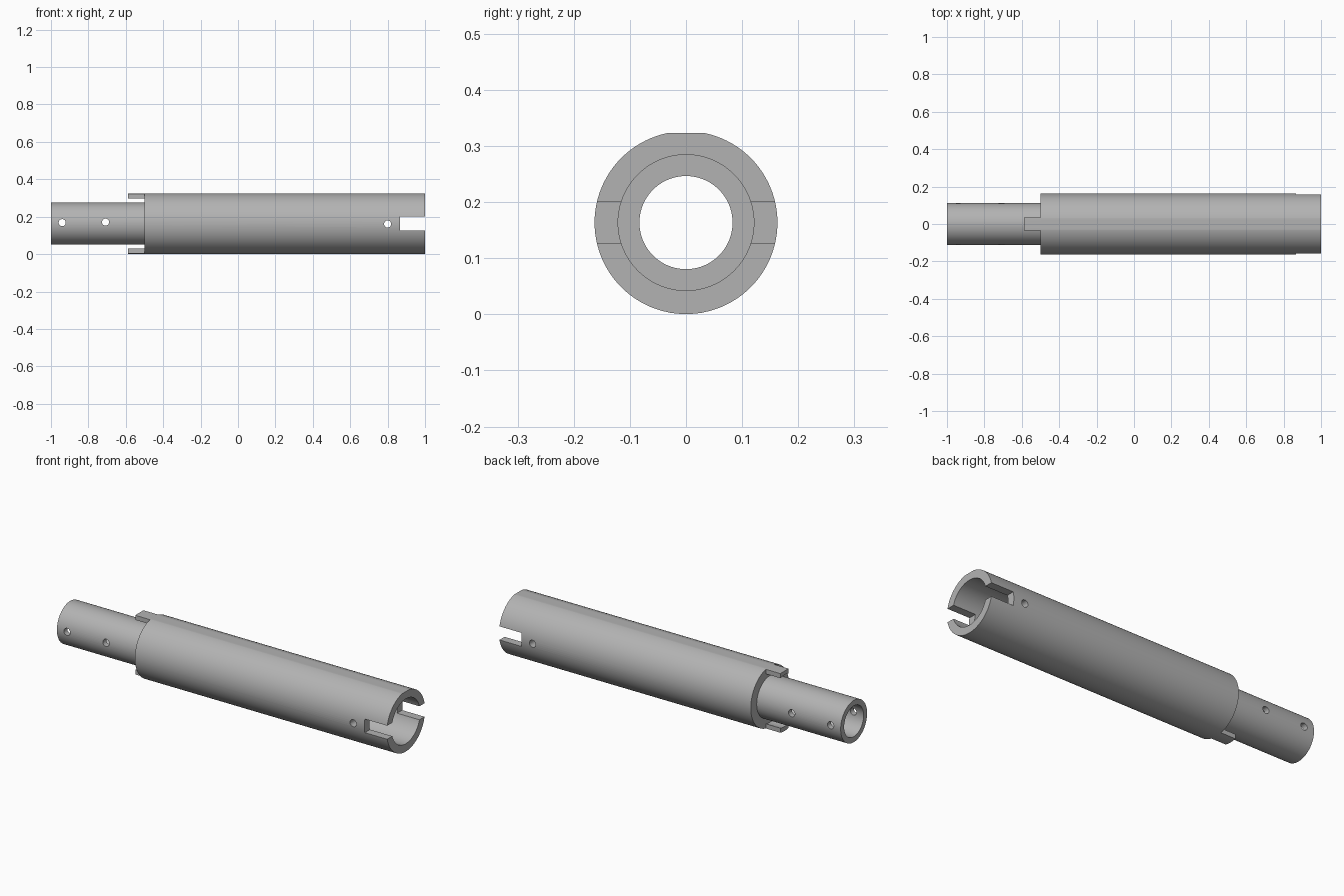
import bpy, bmesh, math
from mathutils import Matrix

if "Cube" in bpy.data.objects:
    bpy.data.objects.remove(bpy.data.objects["Cube"])

CZ = 0.1635         # height of the tube axis
R_BODY = 0.1630     # sleeve outer radius
R_SOCKET = 0.121    # socket bore
R_SPIGOT = 0.1125   # narrow end outer radius
R_BORE = 0.083      # through bore
FLAT_Z = 0.3235     # flat along the top of the sleeve
SEG = 96

metal = bpy.data.materials.new("grey metal")
metal.diffuse_color = (0.45, 0.45, 0.45, 1)
metal.use_nodes = True
metal.node_tree.nodes["Principled BSDF"].inputs["Base Color"].default_value = metal.diffuse_color


def finish(name, bm):
    bmesh.ops.recalc_face_normals(bm, faces=bm.faces)
    mesh = bpy.data.meshes.new(name)
    bm.to_mesh(mesh)
    bm.free()
    ob = bpy.data.objects.new(name, mesh)
    bpy.context.collection.objects.link(ob)
    mesh.materials.append(metal)
    return ob


def lathe(name, profile):
    """Revolve a closed (x, radius) profile about the tube axis."""
    bm = bmesh.new()
    rings = []
    for i in range(SEG):
        a = 2 * math.pi * i / SEG
        rings.append([bm.verts.new((x, r * math.cos(a), CZ + r * math.sin(a)))
                      for x, r in profile])
    n = len(profile)
    for i in range(SEG):
        a, b = rings[i], rings[(i + 1) % SEG]
        for j in range(n):
            k = (j + 1) % n
            bm.faces.new((a[j], a[k], b[k], b[j]))
    return finish(name, bm)


def box(name, lo, hi):
    bm = bmesh.new()
    size = [h - l for l, h in zip(lo, hi)]
    mid = [(h + l) / 2 for l, h in zip(lo, hi)]
    bmesh.ops.create_cube(bm, size=1, matrix=Matrix.Translation(mid) @ Matrix.Diagonal((*size, 1)))
    return finish(name, bm)


def pin(name, x, z, r):
    """Cylinder crossing the whole tube along y."""
    bm = bmesh.new()
    m = Matrix.Translation((x, 0, z)) @ Matrix.Rotation(math.pi / 2, 4, 'X')
    bmesh.ops.create_cone(bm, cap_ends=True, segments=32, radius1=r, radius2=r, depth=0.6, matrix=m)
    return finish(name, bm)


def cut(target, cutter):
    mod = target.modifiers.new("cut", 'BOOLEAN')
    mod.operation = 'DIFFERENCE'
    mod.solver = 'EXACT'
    mod.object = cutter
    bpy.context.view_layer.objects.active = target
    bpy.ops.object.modifier_apply(modifier=mod.name)
    bpy.data.objects.remove(cutter)


def tab(name, sign):
    """Key tab: slice of the sleeve wall reaching past the shoulder."""
    half, r_in, steps = 0.035, 0.139, 8
    ys = [half * (2 * i / steps - 1) for i in range(steps + 1)]
    outline = [(y, math.sqrt(R_BODY ** 2 - y * y)) for y in ys]
    outline += [(y, math.sqrt(r_in ** 2 - y * y)) for y in reversed(ys)]
    bm = bmesh.new()
    verts = [bm.verts.new((-0.587, y, min(CZ + sign * h, FLAT_Z))) for y, h in outline]
    face = bm.faces.new(verts)
    ext = bmesh.ops.extrude_face_region(bm, geom=[face])
    moved = [v for v in ext['geom'] if isinstance(v, bmesh.types.BMVert)]
    bmesh.ops.translate(bm, verts=moved, vec=(0.087, 0, 0))
    return finish(name, bm)


# Stepped tube: narrow spigot, wide sleeve, socket in the far end
tube = lathe("tube_body", [
    (-1, R_BORE), (-1, R_SPIGOT), (-0.5, R_SPIGOT), (-0.5, R_BODY),
    (1, R_BODY), (1, R_SOCKET), (0.48, R_SOCKET), (0.48, R_BORE)])

# Flat along the top, cross slot in the socket end, pin holes
cut(tube, box("flat_cutter", (-0.6, -0.2, FLAT_Z), (1.1, 0.2, 0.5)))
cut(tube, box("slot_cutter", (0.867, -0.3, CZ - 0.0365), (1.1, 0.3, CZ + 0.0365)))
for x, z in ((-0.94, 0.168), (-0.708, 0.171), (0.8, 0.161)):
    cut(tube, pin("pin_cutter", x, z, 0.019))

# Key tabs above and below the spigot
parts = [tube, tab("upper_tab", 1), tab("lower_tab", -1)]

bpy.ops.object.select_all(action='DESELECT')
for ob in parts:
    ob.select_set(True)
bpy.context.view_layer.objects.active = tube
bpy.ops.object.shade_smooth_by_angle(angle=math.radians(25))
